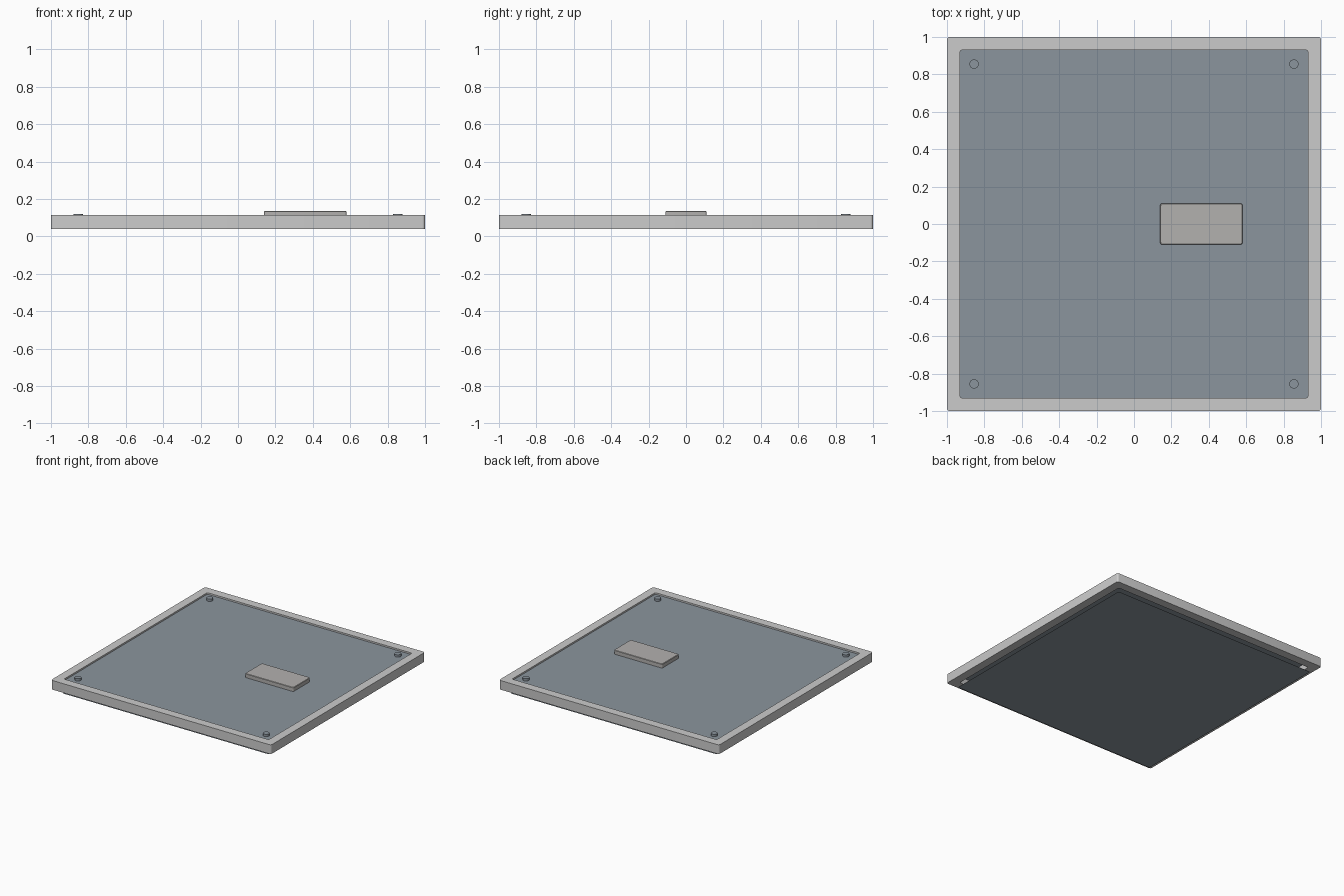
import bpy, math

if "Cube" in bpy.data.objects:
    bpy.data.objects.remove(bpy.data.objects["Cube"])

def material(name, rgb):
    m = bpy.data.materials.new(name)
    m.diffuse_color = (*rgb, 1)
    m.use_nodes = True
    m.node_tree.nodes["Principled BSDF"].inputs["Base Color"].default_value = m.diffuse_color
    return m

FRAME = material("pale_grey", (0.58, 0.60, 0.59))
PANE = material("blue_grey", (0.26, 0.30, 0.34))
PLATE = material("warm_grey", (0.45, 0.44, 0.43))

def outline(hx, hy, r, z, cx=0, seg=4):
    """Rounded rectangle loop at height z."""
    pts = []
    for k, (sx, sy) in enumerate(((1, 1), (-1, 1), (-1, -1), (1, -1))):
        for i in range(seg + 1):
            a = math.pi / 2 * (k + i / seg)
            pts.append((cx + sx * (hx - r) + r * math.cos(a),
                        sy * (hy - r) + r * math.sin(a), z))
    return pts

def build(name, loops, mat, closed=False):
    """Skin a stack of loops; cap the ends, or close them into a ring."""
    n = len(loops[0])
    verts = [p for lp in loops for p in lp]
    count = len(loops)
    faces = []
    for j in range(count if closed else count - 1):
        a, b = j * n, (j + 1) % count * n
        faces += [(a + i, a + (i + 1) % n, b + (i + 1) % n, b + i) for i in range(n)]
    if not closed:
        if count > 1:
            faces.append(tuple(reversed(range(n))))
        faces.append(tuple(range((count - 1) * n, count * n)))
    me = bpy.data.meshes.new(name)
    me.from_pydata(verts, [], faces)
    me.materials.append(mat)
    ob = bpy.data.objects.new(name, me)
    bpy.context.collection.objects.link(ob)
    bpy.context.view_layer.objects.active = ob
    ob.select_set(True)
    bpy.ops.object.shade_smooth_by_angle(angle=math.radians(30))
    ob.select_set(False)
    return ob

# Open square frame
build("frame", [outline(1, 1, 0.015, 0.04), outline(1, 1, 0.015, 0.115),
                outline(0.93, 0.93, 0.012, 0.115), outline(0.93, 0.93, 0.012, 0.04)],
      FRAME, closed=True)

# Recessed pane inside the frame
build("pane", [outline(0.93, 0.93, 0.012, 0.092), outline(0.93, 0.93, 0.012, 0.102)], PANE)

# Thin sheet lying under the frame
build("base_sheet", [outline(0.94, 0.94, 0.012, 0.0), outline(0.94, 0.94, 0.012, 0.001)], PANE)

# Raised rectangular plate
build("raised_plate", [outline(0.22, 0.11, 0.01, 0.102, 0.36),
                       outline(0.22, 0.11, 0.01, 0.132, 0.36),
                       outline(0.217, 0.107, 0.01, 0.135, 0.36)], PLATE)

# Corner studs
for sx in (-1, 1):
    for sy in (-1, 1):
        loops = [[(sx * 0.855 + 0.025 * math.cos(math.tau * i / 24),
                   sy * 0.855 + 0.025 * math.sin(math.tau * i / 24), z)
                  for i in range(24)] for z in (0.1, 0.121)]
        build("corner_stud", loops, PANE)
